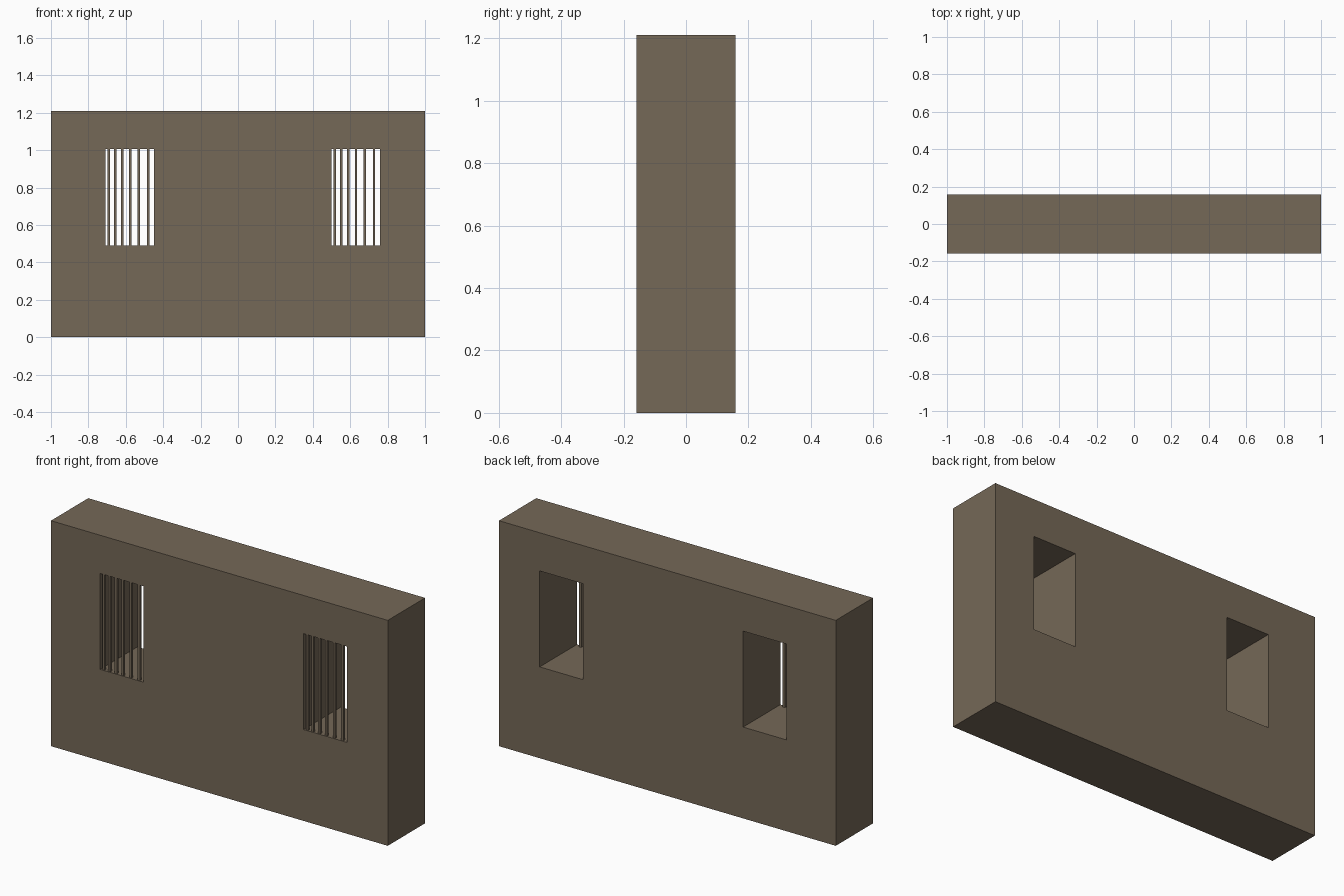
import bpy

cube = bpy.data.objects.get("Cube")
if cube:
    bpy.data.objects.remove(cube, do_unlink=True)

WIDTH, DEPTH, HEIGHT = 2.0, 0.316, 1.21
SILL, LINTEL = 0.49, 1.005
OPENING = 0.258
BAR = 0.013
BAR_Y = -DEPTH / 2 + 0.01
BAR_OFFSETS = (0.018, 0.051, 0.09, 0.131, 0.178, 0.227)

stone = bpy.data.materials.new("brown stone")
colour = (0.178, 0.138, 0.095, 1)
stone.use_nodes = True
stone.diffuse_color = colour
stone.node_tree.nodes["Principled BSDF"].inputs["Base Color"].default_value = colour


def box(name, centre, size):
    bpy.ops.mesh.primitive_cube_add(size=1, location=centre)
    obj = bpy.context.object
    obj.name = name
    obj.scale = size
    bpy.ops.object.transform_apply(location=False, rotation=False, scale=True)
    obj.data.materials.append(stone)
    return obj


# Solid wall
wall = box("wall", (0, 0, HEIGHT / 2), (WIDTH, DEPTH, HEIGHT))

mid_z, tall = (SILL + LINTEL) / 2, LINTEL - SILL
for side, start in (("right", -0.708), ("left", 0.5)):
    # Window opening cut through the wall
    cutter = box(side + "_window_cutter", (start + OPENING / 2, 0, mid_z),
                 (OPENING, DEPTH * 2, tall))
    cutter.hide_render = True
    cut = wall.modifiers.new(side + "_window", "BOOLEAN")
    cut.operation = "DIFFERENCE"
    cut.solver = "EXACT"
    cut.object = cutter
    bpy.context.view_layer.objects.active = wall
    bpy.ops.object.modifier_apply(modifier=cut.name)
    bpy.data.objects.remove(cutter, do_unlink=True)

    # Upright bars along the front of the opening
    for i, offset in enumerate(BAR_OFFSETS, 1):
        box(f"{side}_window_bar_{i}", (start + offset, BAR_Y, mid_z),
            (BAR, BAR, tall))
